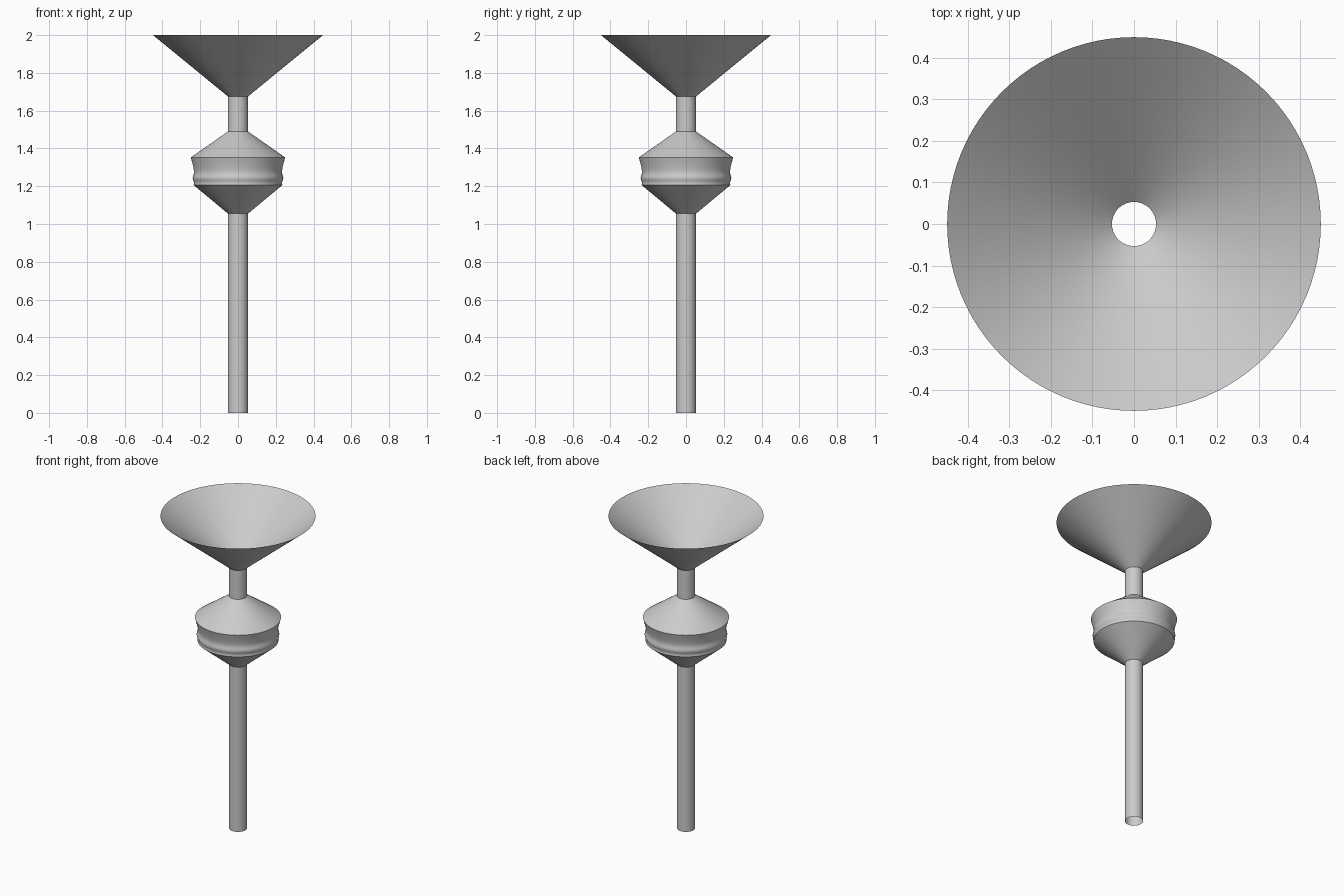
import bpy
import bmesh
from math import cos, sin, tau

SEGMENTS = 96
TUBE = 0.053      # radius of the stem and neck
RIM = 0.25        # widest radius of the bulb
BASE = 0.235      # bulb radius above the lower cone

cube = bpy.data.objects.get("Cube")
if cube:
    bpy.data.objects.remove(cube, do_unlink=True)

grey = bpy.data.materials.new("plain grey")
grey.use_nodes = True
colour = (0.6, 0.6, 0.6, 1)
grey.diffuse_color = colour
grey.node_tree.nodes["Principled BSDF"].inputs["Base Color"].default_value = colour


def lathe(name, profile):
    """Open, smooth surface of revolution from (radius, height) points, bottom to top."""
    bm = bmesh.new()
    rings = []
    for r, z in profile:
        rings.append([bm.verts.new((r * cos(tau * i / SEGMENTS), r * sin(tau * i / SEGMENTS), z))
                      for i in range(SEGMENTS)])
    for low, high in zip(rings, rings[1:]):
        for i in range(SEGMENTS):
            j = (i + 1) % SEGMENTS
            face = bm.faces.new((low[i], low[j], high[j], high[i]))
            face.smooth = True
    mesh = bpy.data.meshes.new(name)
    bm.to_mesh(mesh)
    bm.free()
    mesh.materials.append(grey)
    obj = bpy.data.objects.new(name, mesh)
    bpy.context.collection.objects.link(obj)
    return obj


# Long open tube
lathe("stem", [(TUBE, 0), (TUBE, 1.055)])

# Hollow bulb: two cones joined by a rippled band
lathe("bulb_lower_cone", [(TUBE, 1.055), (BASE, 1.206)])
lathe("bulb_band", [(BASE, 1.206), (0.233, 1.215), (0.234, 1.225), (0.239, 1.235),
                    (0.240, 1.245), (0.237, 1.256), (0.233, 1.268), (0.233, 1.28),
                    (0.236, 1.30), (0.243, 1.328), (RIM, 1.352)])
lathe("bulb_upper_cone", [(RIM, 1.352), (TUBE, 1.49)])

# Short tube and the open funnel on top
lathe("neck", [(TUBE, 1.49), (TUBE, 1.675)])
lathe("funnel", [(TUBE, 1.675), (0.45, 2)])
